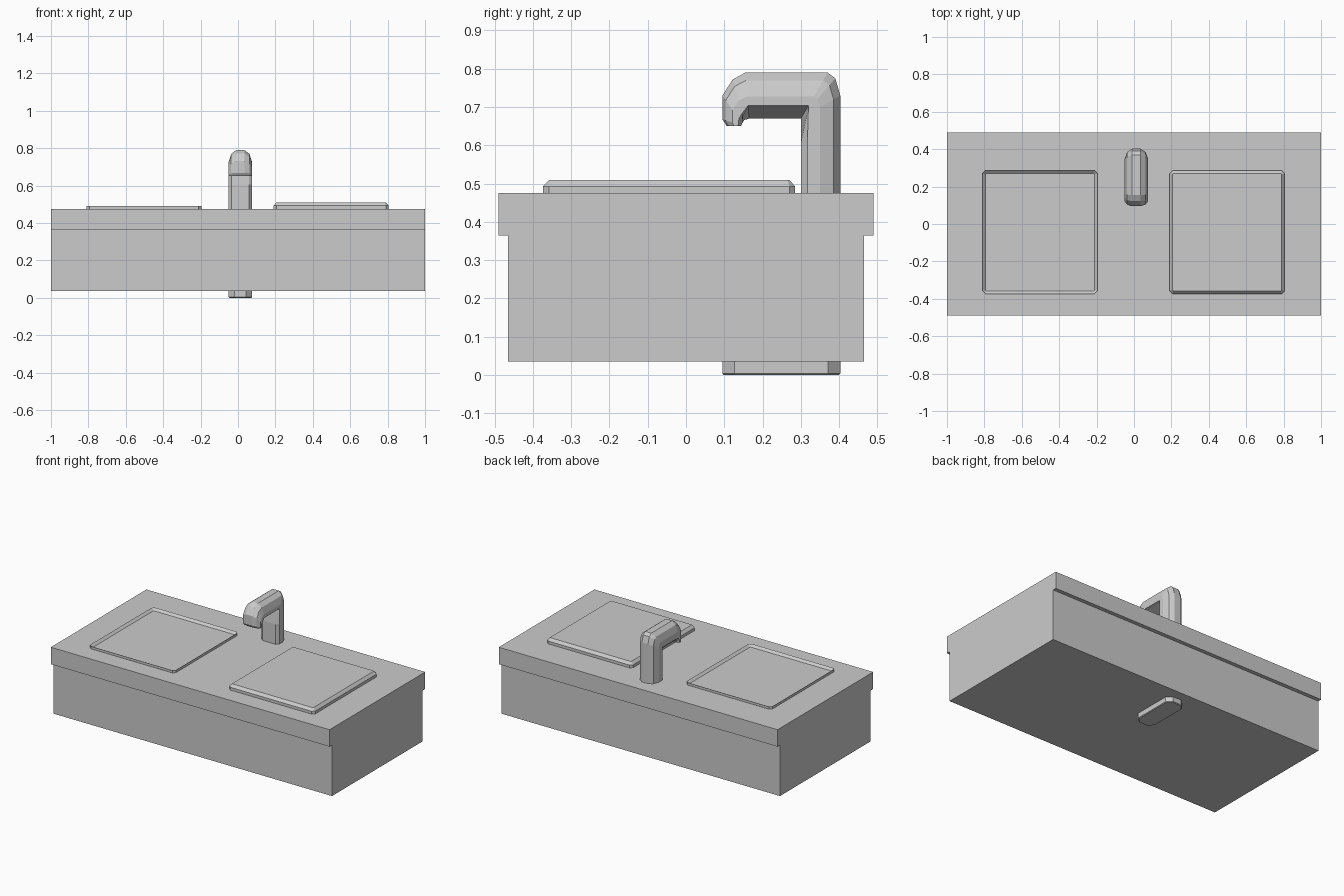
import bpy, bmesh

if "Cube" in bpy.data.objects:
    bpy.data.objects.remove(bpy.data.objects["Cube"])


def loft(name, rings):
    """Closed solid skinned through rings of equal point count."""
    bm = bmesh.new()
    vs = [[bm.verts.new(p) for p in r] for r in rings]
    n = len(rings[0])
    for a, b in zip(vs, vs[1:]):
        for i in range(n):
            j = (i + 1) % n
            bm.faces.new((a[i], a[j], b[j], b[i]))
    bm.faces.new(vs[0])
    bm.faces.new(vs[-1])
    bmesh.ops.remove_doubles(bm, verts=bm.verts, dist=0.0005)
    bmesh.ops.recalc_face_normals(bm, faces=bm.faces)
    me = bpy.data.meshes.new(name)
    bm.to_mesh(me)
    bm.free()
    ob = bpy.data.objects.new(name, me)
    bpy.context.collection.objects.link(ob)
    return ob


def box(name, x, y, z0, z1):
    r = [(-x, -y), (x, -y), (x, y), (-x, y)]
    return loft(name, [[(px, py, z) for px, py in r] for z in (z0, z1)])


def clipped_rect(x0, x1, y0, y1, z, c, d=0.0):
    """Rectangle with clipped corners, shrunk by d."""
    x0, x1, y0, y1 = x0 + d, x1 - d, y0 + d, y1 - d
    return [(x0 + c, y0, z), (x1 - c, y0, z), (x1, y0 + c, z), (x1, y1 - c, z),
            (x1 - c, y1, z), (x0 + c, y1, z), (x0, y1 - c, z), (x0, y0 + c, z)]


# cabinet body and overhanging worktop
box("cabinet", 1.0, 0.465, 0.035, 0.365)
box("worktop", 1.0, 0.49, 0.365, 0.475)

# shallow basin (left, sunken) and raised board (right)
for name, x0, x1, rim, centre in (("basin", -0.81, -0.195, 0.491, 0.477),
                                  ("raised_board", 0.19, 0.805, 0.493, 0.51)):
    ext = (x0, x1, -0.373, 0.285)
    loft(name, [clipped_rect(*ext, 0.46, 0.015),
                clipped_rect(*ext, rim, 0.015),
                clipped_rect(*ext, centre, 0.004, 0.016)])

# rounded foot under the cabinet
ext = (-0.05, 0.075, 0.095, 0.403)
loft("drain_foot", [clipped_rect(*ext, 0.05, 0.032),
                    clipped_rect(*ext, 0.004, 0.032),
                    clipped_rect(*ext, 0.0, 0.03, 0.004)])

# tap: half-round section swept from the post, over the arm, to the spout
SECTION = [(-0.75, 0), (-1, 0.14), (-1, 0.48), (-0.78, 0.83), (-0.35, 1),
           (0.35, 1), (0.78, 0.83), (1, 0.48), (1, 0.14), (0.75, 0)]


def tap_ring(inner, outer, slant):
    pts = []
    for u, v in SECTION:
        if u > 0.5 and v < 0.3:      # underside tilts up on the right
            v = max(v, slant)
        if u > 0.9 and v < 0.3:
            v += 0.03
        pts.append((0.0125 + 0.0625 * u,
                    inner[0] + (outer[0] - inner[0]) * v,
                    inner[1] + (outer[1] - inner[1]) * v))
    return pts


loft("tap", [tap_ring(*r) for r in (
    ((0.30, 0.46), (0.403, 0.46), 0),
    ((0.30, 0.605), (0.403, 0.605), 0),
    ((0.30, 0.67), (0.403, 0.73), 0.15),
    ((0.30, 0.67), (0.39, 0.775), 0.2),
    ((0.30, 0.67), (0.37, 0.79), 0.25),
    ((0.165, 0.67), (0.155, 0.79), 0.25),
    ((0.152, 0.666), (0.122, 0.772), 0.1),
    ((0.147, 0.658), (0.095, 0.73), 0),
    ((0.145, 0.652), (0.095, 0.668), 0),
    ((0.142, 0.65), (0.106, 0.651), 0))])
